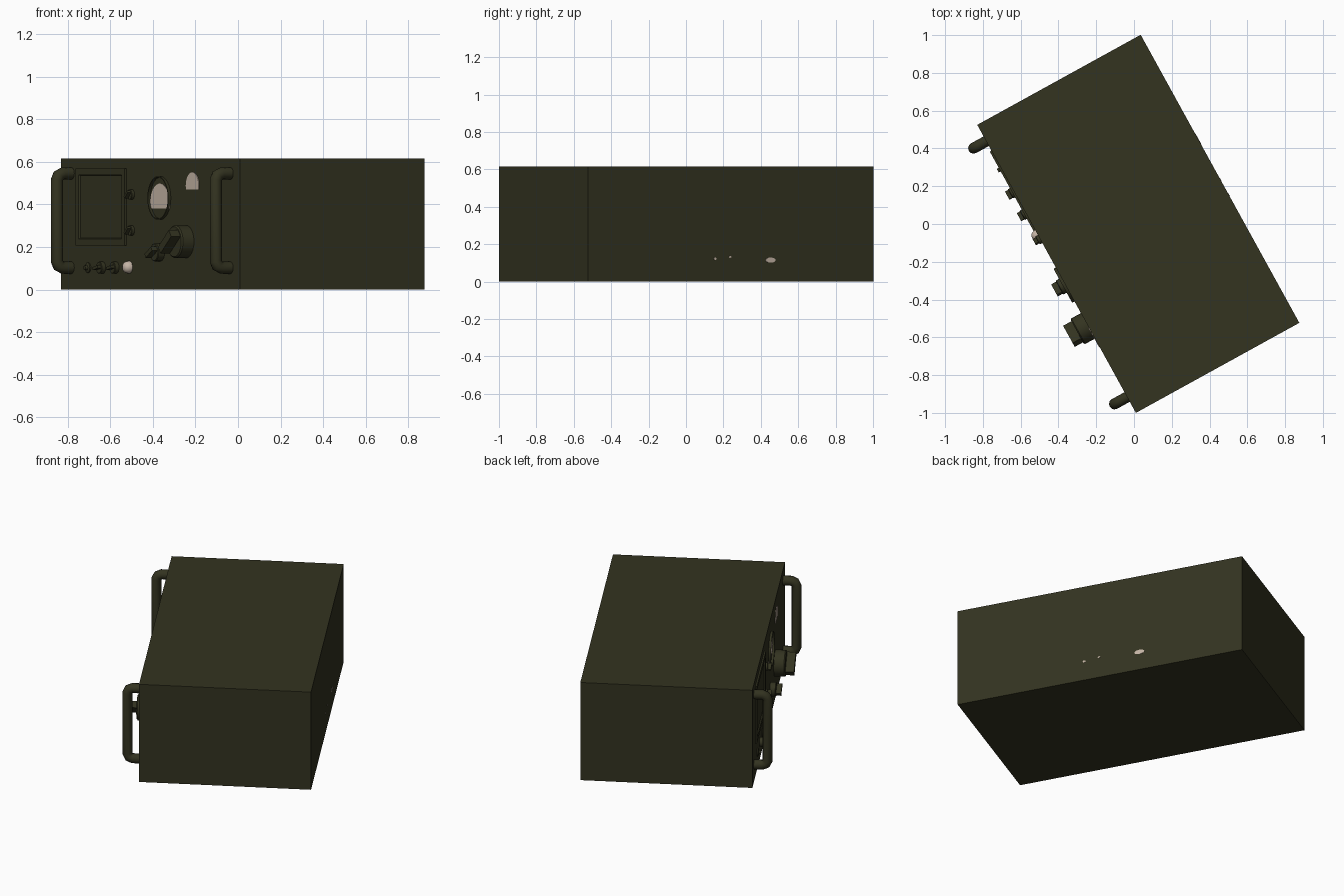
import bpy, bmesh, math
from mathutils import Matrix, Vector

if "Cube" in bpy.data.objects:
    bpy.data.objects.remove(bpy.data.objects["Cube"])

# Panel frame: x along the control panel, -y out of it, z up
W, D, H = 1.741, 0.988, 0.615
M = Matrix.Translation((-0.83, 0.525, 0)) @ Matrix.Rotation(math.atan2(-1.525, 0.840), 4, 'Z')


def material(name, col):
    m = bpy.data.materials.new(name)
    m.diffuse_color = (*col, 1)
    m.use_nodes = True
    m.node_tree.nodes["Principled BSDF"].inputs["Base Color"].default_value = m.diffuse_color
    return m


OLIVE = material("dark_olive", (0.033, 0.033, 0.0145))
CREAM = material("cream", (0.56, 0.46, 0.38))


def finish(bm, name, mat, local=Matrix(), smooth=False):
    bmesh.ops.recalc_face_normals(bm, faces=bm.faces)
    bm.transform(M @ local)
    me = bpy.data.meshes.new(name)
    bm.to_mesh(me)
    bm.free()
    me.materials.append(mat)
    ob = bpy.data.objects.new(name, me)
    bpy.context.collection.objects.link(ob)
    if smooth:
        smooth_object(ob)
    return ob


def smooth_object(ob, to_mesh=False):
    bpy.ops.object.select_all(action='DESELECT')
    ob.select_set(True)
    bpy.context.view_layer.objects.active = ob
    if to_mesh:
        bpy.ops.object.convert(target='MESH')
    bpy.ops.object.shade_smooth_by_angle(angle=math.radians(40))


def box(name, c, size, mat=OLIVE, tilt=0):
    bm = bmesh.new()
    bmesh.ops.create_cube(bm, size=1, matrix=Matrix.Diagonal((*size, 1)))
    return finish(bm, name, mat, Matrix.Translation(c) @ Matrix.Rotation(tilt, 4, 'Y'))


def lathe(name, x, z, profile, mat=OLIVE, n=24):
    """Spin (radius, outward distance) points about the panel normal."""
    bm = bmesh.new()
    rings = [[bm.verts.new((x + r * math.cos(2 * math.pi * i / n), -d,
                            z + r * math.sin(2 * math.pi * i / n))) for i in range(n)]
             for r, d in profile]
    for a, b in zip(rings, rings[1:]):
        for i in range(n):
            bm.faces.new((a[i], a[(i + 1) % n], b[(i + 1) % n], b[i]))
    bm.faces.new(rings[0])
    bm.faces.new(rings[-1])
    return finish(bm, name, mat, smooth=True)


def dial(name, x, z, r, cut, out):
    """Cream dial window: a thin disc with its bottom cut flat."""
    bm = bmesh.new()
    bmesh.ops.create_circle(bm, cap_ends=True, segments=32, radius=r,
                            matrix=Matrix.Rotation(math.pi / 2, 4, 'X'))
    bmesh.ops.bisect_plane(bm, geom=bm.verts[:] + bm.edges[:] + bm.faces[:],
                           plane_co=(0, 0, cut - z), plane_no=(0, 0, -1), clear_outer=True)
    ext = bmesh.ops.extrude_face_region(bm, geom=bm.faces[:])
    for v in ext['geom']:
        if isinstance(v, bmesh.types.BMVert):
            v.co.y -= 0.003
    return finish(bm, name, CREAM, Matrix.Translation((x, -out, z)))


# Case
box("case", (W / 2, D / 2, H / 2), (W, D, H))

# Carry handles
for side, x in (("left", 0.099), ("right", 1.645)):
    z0, z1, o, c = 0.103, 0.545, -0.077, 0.03
    pts = [(0.01, z0), (o + c, z0), (o + c * .3, z0 + c * .3), (o, z0 + c),
           (o, z1 - c), (o + c * .3, z1 - c * .3), (o + c, z1), (0.01, z1)]
    cu = bpy.data.curves.new(side + "_handle", 'CURVE')
    cu.dimensions = '3D'
    cu.bevel_depth, cu.bevel_resolution, cu.use_fill_caps = 0.029, 4, True
    cu.materials.append(OLIVE)
    sp = cu.splines.new('POLY')
    sp.points.add(len(pts) - 1)
    for p, (y, z) in zip(sp.points, pts):
        p.co = (*(M @ Vector((x, y, z))), 1)
    ob = bpy.data.objects.new(side + "_handle", cu)
    bpy.context.collection.objects.link(ob)
    smooth_object(ob, to_mesh=True)

# Display: raised bezel with a recessed screen
bm = bmesh.new()
bmesh.ops.create_cube(bm, size=1, matrix=Matrix.Diagonal((0.48, 0.012, 0.361, 1)))
front = min(bm.faces, key=lambda f: f.calc_center_median().y)
bmesh.ops.inset_region(bm, faces=[front], thickness=0.042)
bmesh.ops.inset_region(bm, faces=[front], thickness=0.006, depth=-0.008)
finish(bm, "display_bezel", OLIVE, Matrix.Translation((0.396, -0.004, 0.388)))


def knob(name, x, z, r, depth, tip, tilt):
    """Round knob with a flat grip bar."""
    lathe(name + "_base", x, z, [(r, -0.005), (r, depth * .9), (r * .92, depth)])
    box(name + "_grip", (x, -(depth + tip) / 2, z), (r * 1.7, tip - depth + 0.01, r * .5),
        tilt=-tilt)


# Knobs beside the display and along the bottom row
for i, z in enumerate((0.446, 0.277)):
    knob(f"display_knob_{i + 1}", 0.69, z, 0.024, 0.016, 0.03, 0.8)
lathe("small_switch", 0.265, 0.103, [(0.024, -0.005), (0.024, 0.006), (0.012, 0.010), (0.010, 0.022)])
for i, x in enumerate((0.405, 0.535)):
    knob(f"row_knob_{i + 1}", x, 0.103, 0.028, 0.022, 0.037, 0.2)

# Indicator lamp
lathe("lamp_lens", 0.665, 0.105, [(0.029, -0.004), (0.029, 0.008), (0.026, 0.02),
                                  (0.019, 0.029), (0.008, 0.034)], CREAM)

# Gauges: open rim with the dial recessed inside
lathe("gauge_rim", 0.965, 0.43, [(0.102, -0.005), (0.102, 0.014), (0.097, 0.014), (0.097, 0.0005)], n=32)
dial("gauge_face", 0.965, 0.402, 0.096, 0.380, 0.0)
dial("small_gauge_face", 1.28, 0.488, 0.063, 0.470, 0.0)

# Selector knobs
knob("selector", 0.965, 0.175, 0.042, 0.035, 0.06, 0.5)
knob("large_selector", 1.215, 0.225, 0.077, 0.065, 0.11, 0.65)

# Small cream marks on the back
for i, (x, z, w, h) in enumerate(((0.628, 0.115, 0.062, 0.028), (0.966, 0.122, 0.018, 0.014),
                                  (0.875, 0.132, 0.016, 0.010))):
    bm = bmesh.new()
    bmesh.ops.create_cone(bm, cap_ends=True, segments=12, radius1=.5, radius2=.5, depth=0.004)
    finish(bm, f"back_mark_{i + 1}", CREAM, Matrix.Translation((x, D, z))
           @ Matrix.Diagonal((w, 1, h, 1)) @ Matrix.Rotation(math.pi / 2, 4, 'X'))
